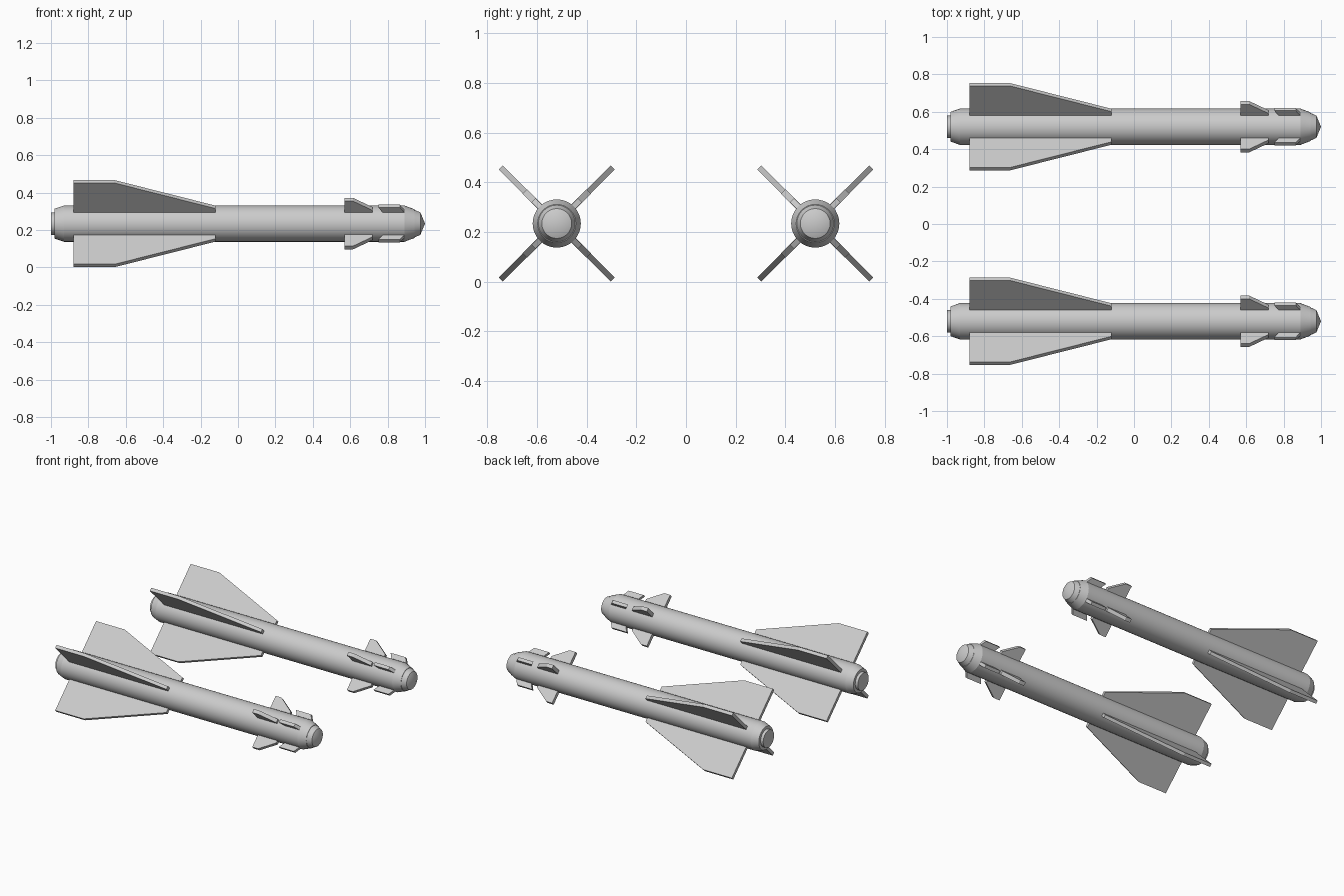
import bpy, bmesh, math
from mathutils import Matrix, Vector

if "Cube" in bpy.data.objects:
    bpy.data.objects.remove(bpy.data.objects["Cube"])

Z = 0.234        # height of the missile axis
Y = 0.52         # sideways offset of each missile


def finish(bm, name, loc):
    bmesh.ops.recalc_face_normals(bm, faces=bm.faces)
    me = bpy.data.meshes.new(name)
    bm.to_mesh(me)
    bm.free()
    ob = bpy.data.objects.new(name, me)
    ob.location = loc
    bpy.context.collection.objects.link(ob)
    return ob


def lathe(name, profile, loc, sides=32):
    """Revolve (x, radius) points around the x axis."""
    bm = bmesh.new()
    vs = [bm.verts.new((x, 0, r)) for x, r in profile]
    es = [bm.edges.new(p) for p in zip(vs, vs[1:])]
    bmesh.ops.spin(bm, geom=vs + es, cent=(0, 0, 0), axis=(1, 0, 0),
                   angle=2 * math.pi, steps=sides, use_duplicate=False)
    bmesh.ops.remove_doubles(bm, verts=bm.verts, dist=1e-5)
    ob = finish(bm, name, loc)
    bpy.ops.object.select_all(action='DESELECT')
    ob.select_set(True)
    bpy.context.view_layer.objects.active = ob
    bpy.ops.object.shade_smooth_by_angle(angle=math.radians(15))


def fins(name, outline, thick, loc):
    """Four flat plates from an (x, radius) outline, set in an X."""
    bm = bmesh.new()
    for k in range(4):
        rot = Matrix.Rotation(math.radians(45 + 90 * k), 3, 'X')
        face = bm.faces.new([bm.verts.new(rot @ Vector((x, -thick / 2, r)))
                             for x, r in outline])
        ext = bmesh.ops.extrude_face_region(bm, geom=[face], use_keep_orig=True)
        verts = [g for g in ext['geom'] if isinstance(g, bmesh.types.BMVert)]
        bmesh.ops.translate(bm, verts=verts, vec=rot @ Vector((0, thick, 0)))
    finish(bm, name, loc)


body = [(-0.98, 0), (-0.98, 0.08), (-0.93, 0.097), (0.89, 0.097),
        (0.90, 0.093), (0.943, 0.077), (0.943, 0.074), (0.975, 0.06), (1.0, 0)]
nozzle = [(-0.97, 0), (-0.97, 0.06), (-1.0, 0.06), (-1.0, 0)]
tail = [(-0.88, 0.08), (-0.88, 0.318), (-0.66, 0.318), (-0.12, 0.125), (-0.12, 0.08)]
canard = [(0.57, 0.08), (0.57, 0.182), (0.615, 0.182), (0.72, 0.112), (0.72, 0.08)]
strake = [(0.785, 0.08), (0.75, 0.132), (0.865, 0.132), (0.90, 0.08)]

for side, y in (("left", Y), ("right", -Y)):
    loc = (0, y, Z)
    lathe(side + "_body", body, loc)               # tube with rounded nose
    lathe(side + "_nozzle", nozzle, loc)           # rear exhaust disc
    fins(side + "_tail_fins", tail, 0.022, loc)    # large rear wings
    fins(side + "_canards", canard, 0.025, loc)    # small control fins
    fins(side + "_nose_strakes", strake, 0.022, loc)
